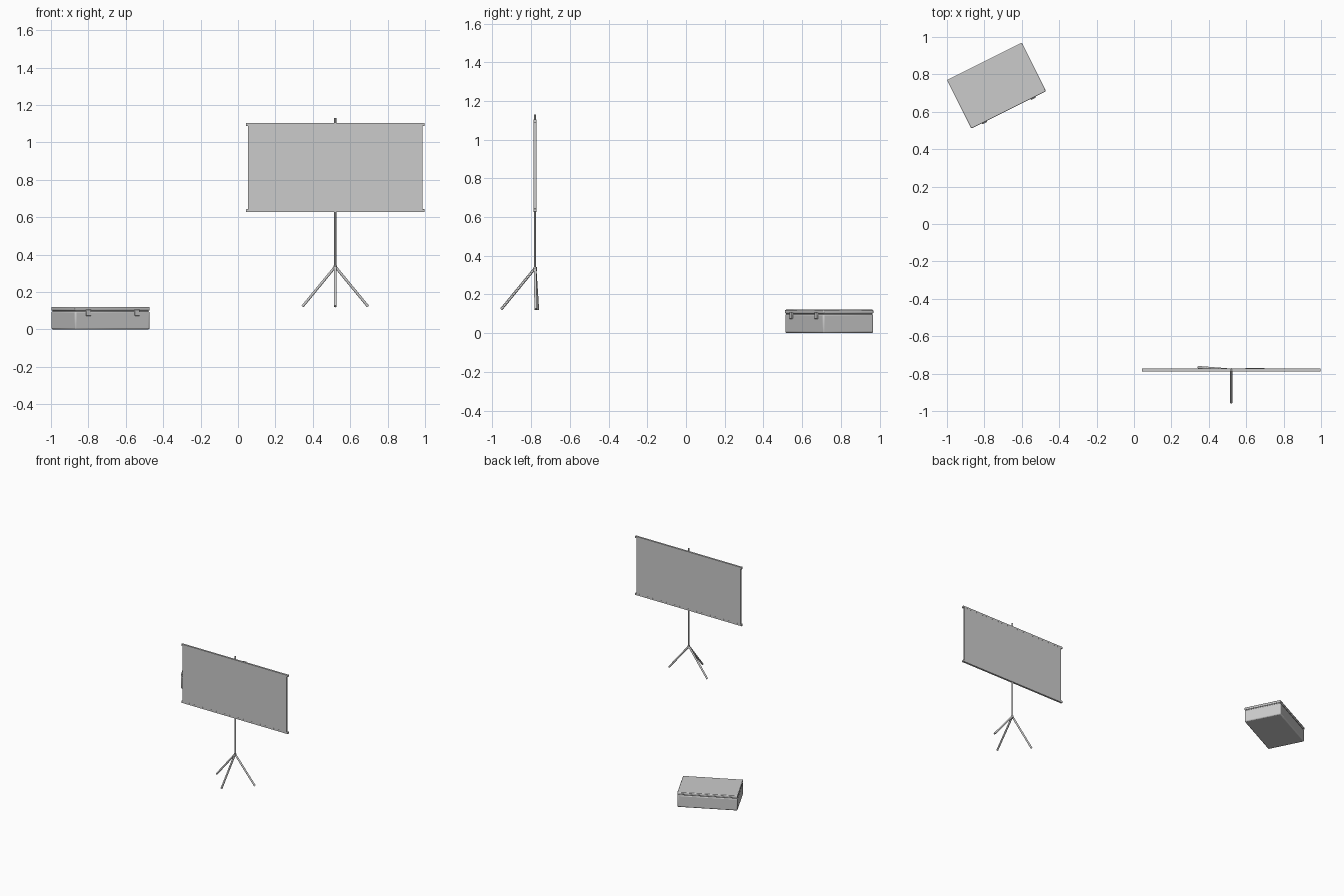
import bpy
from math import atan2
from mathutils import Vector, Matrix

if "Cube" in bpy.data.objects:
    bpy.data.objects.remove(bpy.data.objects["Cube"])


def finish(ob, bevel=0.0, segments=2):
    if bevel:
        m = ob.modifiers.new("bevel", 'BEVEL')
        m.width, m.segments = bevel, segments
    bpy.ops.object.shade_smooth_by_angle()
    return ob


def box(name, centre, size, bevel=0.0, frame=Matrix()):
    bpy.ops.mesh.primitive_cube_add(size=1)
    ob = bpy.context.object
    ob.name = name
    ob.data.transform(Matrix.Diagonal((*size, 1)))
    ob.matrix_world = frame @ Matrix.Translation(centre)
    return finish(ob, bevel)


def rod(name, a, b, radius, sides=12):
    a, b = Vector(a), Vector(b)
    d = b - a
    bpy.ops.mesh.primitive_cylinder_add(vertices=sides, radius=radius, depth=d.length,
                                        location=(a + b) / 2,
                                        rotation=d.to_track_quat('Z', 'Y').to_euler())
    ob = bpy.context.object
    ob.name = name
    return finish(ob)


# Projector screen: sheet, top and bottom bars with end caps
X, Y = 0.52, -0.78
box("screen_sheet", (X, Y, 0.867), (0.932, 0.014, 0.472))
for label, z in (("top", 1.096), ("bottom", 0.635)):
    box(label + "_bar", (X, Y, z), (0.94, 0.015, 0.014))
    for side in (-1, 1):
        box(label + "_end_cap", (X + side * 0.473, Y, z), (0.009, 0.017, 0.016), 0.002)

# Stand: pole, hub and three legs
rod("pole", (X, Y, 0.325), (X, Y, 1.13), 0.006)
rod("hub", (X, Y, 0.322), (X, Y, 0.342), 0.009)
for name, foot in (("left_leg", (0.345, -0.766, 0.123)),
                   ("right_leg", (0.695, -0.776, 0.123)),
                   ("front_leg", (X, -0.955, 0.123))):
    rod(name, (X, Y, 0.336), foot, 0.007)

# Turned case: body, seam core, lid and two latches
case = Matrix.Translation((-0.735, 0.74, 0)) @ Matrix.Rotation(atan2(1, 2), 4, 'Z')
L, W = 0.447, 0.291
box("case_body", (0, 0, 0.049), (L, W, 0.098), 0.008, case)
box("case_seam", (0, 0, 0.099), (L - 0.012, W - 0.012, 0.02), 0, case)
box("case_lid", (0, 0, 0.111), (L, W, 0.02), 0.005, case)
for side in (-1, 1):
    box("case_latch", (side * 0.145, -W / 2, 0.09), (0.03, 0.012, 0.034), 0.003, case)
